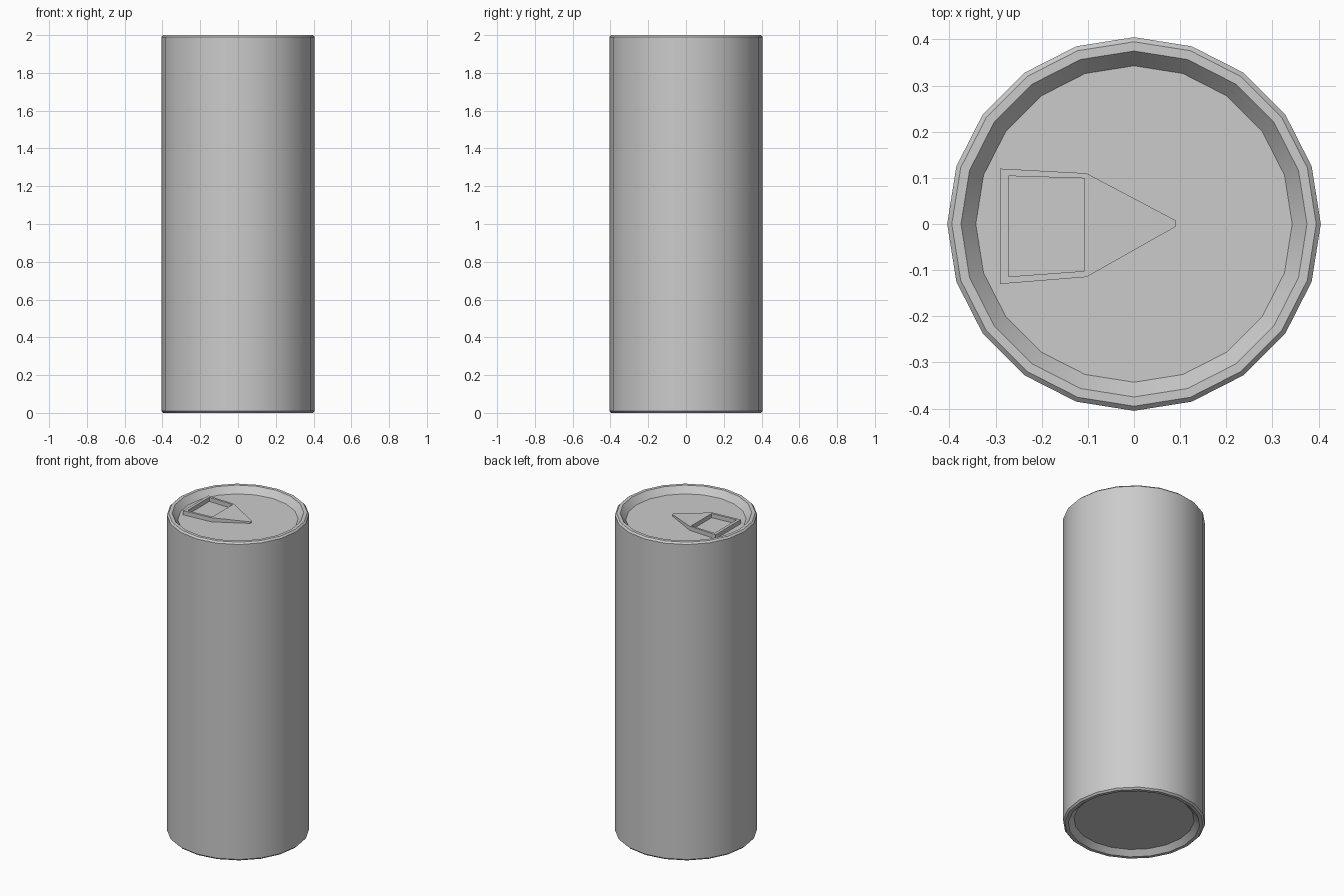
import bpy, bmesh
from math import cos, sin, tau, radians

if "Cube" in bpy.data.objects:
    bpy.data.objects.remove(bpy.data.objects["Cube"])

SIDES = 20


def finish(bm, name):
    bmesh.ops.recalc_face_normals(bm, faces=bm.faces)
    mesh = bpy.data.meshes.new(name)
    bm.to_mesh(mesh)
    bm.free()
    obj = bpy.data.objects.new(name, mesh)
    bpy.context.collection.objects.link(obj)
    bpy.ops.object.select_all(action='DESELECT')
    obj.select_set(True)
    bpy.context.view_layer.objects.active = obj
    bpy.ops.object.shade_smooth_by_angle(angle=radians(30))
    return obj


def bridge(bm, a, b):
    for i in range(len(a)):
        j = (i + 1) % len(a)
        bm.faces.new((a[i], a[j], b[j], b[i]))


def lathe(name, profile):
    bm = bmesh.new()
    rings = [[bm.verts.new((r * cos(tau * i / SIDES), r * sin(tau * i / SIDES), z))
              for i in range(SIDES)] for r, z in profile]
    for a, b in zip(rings, rings[1:]):
        bridge(bm, a, b)
    bm.faces.new(rings[0])
    bm.faces.new(rings[-1])
    return finish(bm, name)


# Can body: recessed base, chamfered rims and sunken lid in one profile
lathe("can_body", [(0.343, 0.03), (0.375, 0.0), (0.395, 0.0), (0.405, 0.01),
                   (0.405, 1.99), (0.395, 2.0), (0.375, 2.0), (0.343, 1.96)])

# Pull tab: flat frame around an opening, with a nose sloping to the tip
LID, TAIL, TIP = 1.958, 1.986, 1.970
frame = [(-0.29, 0.12), (-0.29, -0.13), (-0.103, -0.115), (-0.103, 0.11)]
hole = [(-0.272, 0.104), (-0.272, -0.114), (-0.107, -0.102), (-0.107, 0.099)]
nose = [(0.09, -0.006), (0.09, 0.008)]

bm = bmesh.new()


def points(pts, z):
    return [bm.verts.new((x, y, z)) for x, y in pts]


top, opening, tip = points(frame, TAIL), points(hole, TAIL), points(nose, TIP)
base, opening_base, tip_base = points(frame, LID), points(hole, LID), points(nose, LID)
bridge(bm, top, opening)
bridge(bm, opening, opening_base)
bridge(bm, opening_base, base)
bm.faces.new((top[2], tip[0], tip[1], top[3]))
bm.faces.new((base[2], tip_base[0], tip_base[1], base[3]))
bridge(bm, top[:3] + tip + top[3:], base[:3] + tip_base + base[3:])
finish(bm, "pull_tab")
